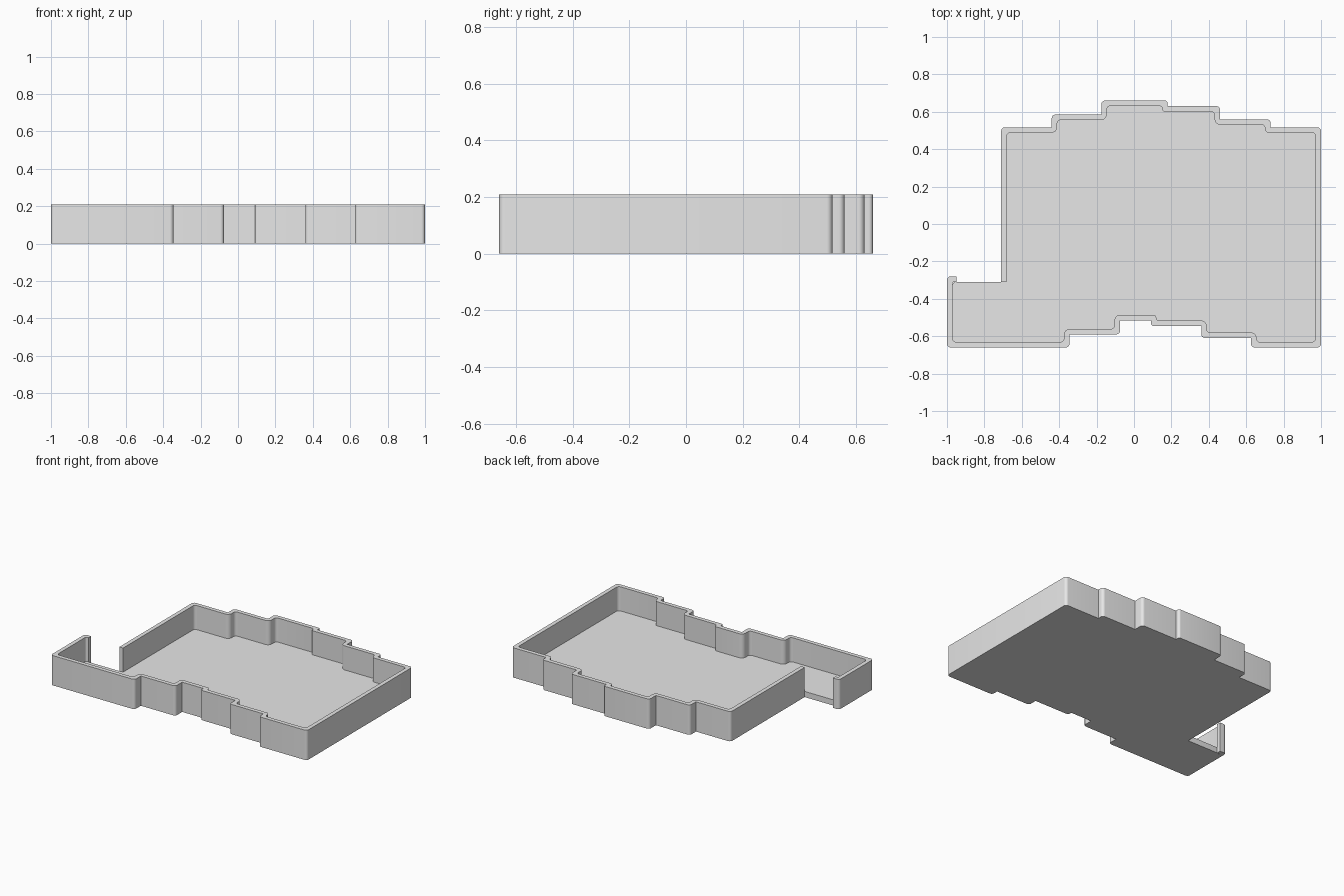
import bpy, bmesh, math
from mathutils import Vector

cube = bpy.data.objects.get("Cube")
if cube:
    bpy.data.objects.remove(cube, do_unlink=True)

HEIGHT, FLOOR, WALL = 0.21, 0.04, 0.029

grey = bpy.data.materials.new("light grey")
grey.use_nodes = True
grey.diffuse_color = (0.8, 0.8, 0.8, 1)
grey.node_tree.nodes["Principled BSDF"].inputs["Base Color"].default_value = (0.8, 0.8, 0.8, 1)


def turn(points, i):
    """Positive where the outline bends left at point i."""
    a, b, c = points[i - 1], points[i], points[(i + 1) % len(points)]
    return (b - a).cross(c - b)


def offset_inward(points, distance):
    """Mitred offset of a counter-clockwise right-angled outline."""
    result = []
    for i, p in enumerate(points):
        d1 = (p - points[i - 1]).normalized()
        d2 = (points[(i + 1) % len(points)] - p).normalized()
        result.append(p + distance * Vector((-d1.y - d2.y, d1.x + d2.x)))
    return result


def rounded(points, radii, steps=6):
    """Replace right-angled corners with arcs of the given radii."""
    result = []
    for i, p in enumerate(points):
        to_prev = points[i - 1] - p
        to_next = points[(i + 1) % len(points)] - p
        r = min(radii[i], 0.49 * to_prev.length, 0.49 * to_next.length)
        if r <= 0:
            result.append(p)
            continue
        u, v = to_prev.normalized(), to_next.normalized()
        for k in range(steps + 1):
            a = k / steps * math.pi / 2
            result.append(p + r * (u * (1 - math.sin(a)) + v * (1 - math.cos(a))))
    return result


def prism(name, points, height):
    bm = bmesh.new()
    base = bm.faces.new([bm.verts.new((p.x, p.y, 0)) for p in points])
    top = bmesh.ops.extrude_face_region(bm, geom=[base], use_keep_orig=True)["geom"]
    bmesh.ops.translate(bm, vec=(0, 0, height),
                        verts=[g for g in top if isinstance(g, bmesh.types.BMVert)])
    bmesh.ops.recalc_face_normals(bm, faces=bm.faces)
    mesh = bpy.data.meshes.new(name)
    bm.to_mesh(mesh)
    bm.free()
    mesh.materials.append(grey)
    obj = bpy.data.objects.new(name, mesh)
    bpy.context.collection.objects.link(obj)
    bpy.ops.object.select_all(action="DESELECT")
    obj.select_set(True)
    bpy.context.view_layer.objects.active = obj
    bpy.ops.object.shade_smooth_by_angle(angle=math.radians(30))
    return obj


def stepped(levels, end_x):
    """Corners of a stepped edge from (start x, y) levels."""
    ends = [x for x, _ in levels[1:]] + [end_x]
    return [Vector((x, y)) for (start, y), end in zip(levels, ends) for x in (start, end)]


# Outer outline, counter-clockwise: front steps, back steps, side bay
front = stepped([(-1, -0.66), (-0.345, -0.59), (-0.075, -0.515),
                 (0.09, -0.545), (0.36, -0.61), (0.625, -0.66)], 1)
back = stepped([(1, 0.517), (0.73, 0.56), (0.46, 0.63),
                (0.18, 0.66), (-0.175, 0.585), (-0.44, 0.517)], -0.71)
outer = [Vector((-1, -0.28))] + front + back + [Vector((-0.71, -0.28))]
inner = offset_inward(outer, WALL)
outer_r = [0.02 if turn(outer, i) > 0 else 0 for i in range(len(outer))]
inner_r = [0.02 if turn(inner, i) > 0 else 0.03 for i in range(len(inner))]
inner_r[-1] = 0

# Floor plate inside the walls
prism("floor", rounded(inner, inner_r), FLOOR)

# Perimeter wall with a doorway in the side bay
sill_y = inner[0].y
stub_x = -0.95
path = ([Vector((stub_x, -0.28))] + outer[:-1] + [Vector((-0.71, sill_y))]
        + inner[::-1] + [Vector((stub_x, sill_y))])
radii = [0] + outer_r[:-1] + [0] + inner_r[::-1] + [0]
prism("perimeter_wall", rounded(path, radii), HEIGHT)
